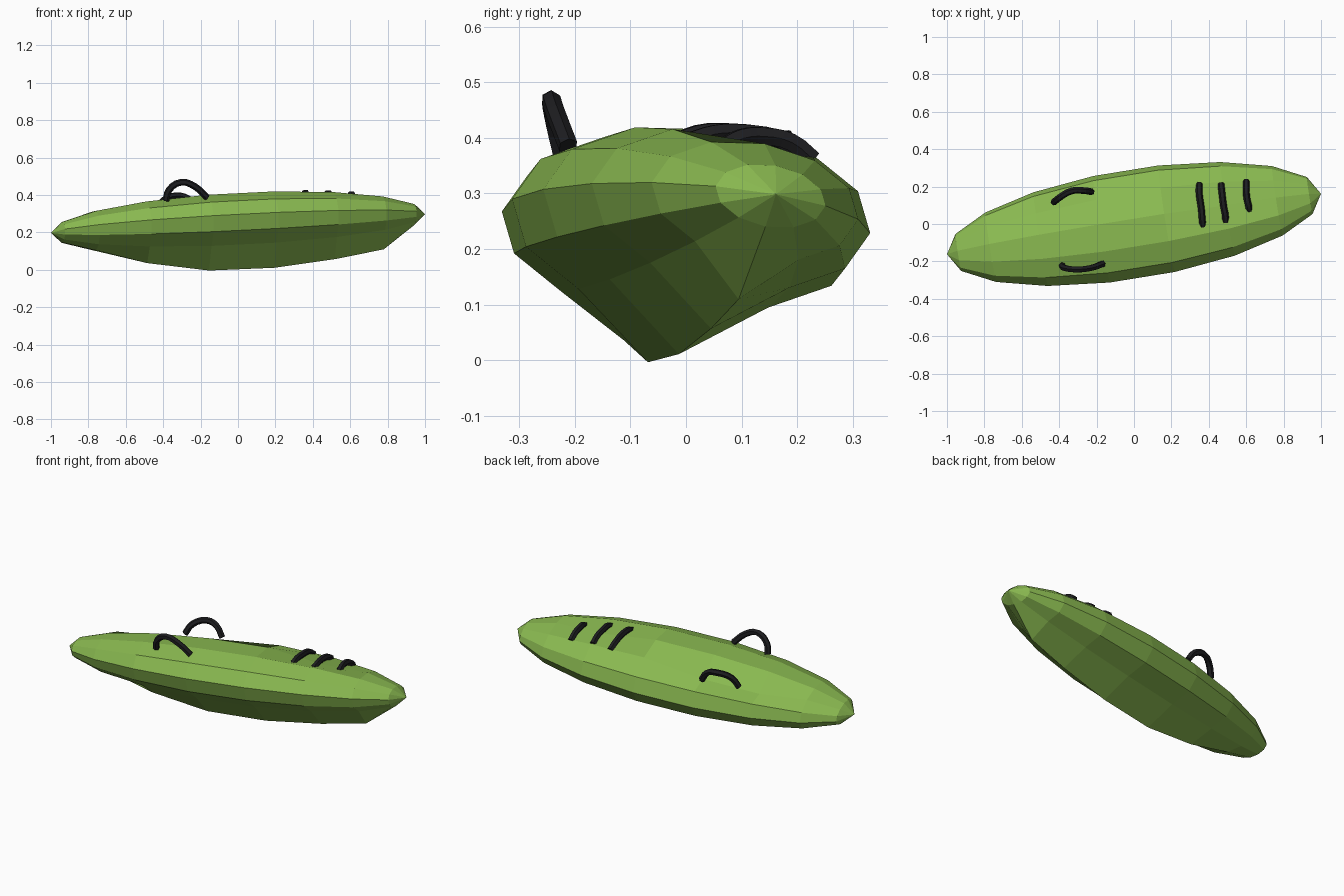
import bpy, bmesh
from math import radians, cos, sin
from mathutils import Matrix, Vector

if "Cube" in bpy.data.objects:
    bpy.data.objects.remove(bpy.data.objects["Cube"])


def material(name, col):
    m = bpy.data.materials.new(name)
    m.diffuse_color = (*col, 1)
    m.use_nodes = True
    m.node_tree.nodes["Principled BSDF"].inputs["Base Color"].default_value = m.diffuse_color
    return m


green = material("hull_green", (0.25, 0.48, 0.08))
black = material("strap_black", (0.012, 0.012, 0.014))

# Hull: low-poly ellipsoid along local x, with a keel and a sunken deck
SEG, RINGS = 12, 9
L, W, H = 1.014, 0.297, 0.163
keel = {1: 0.056, 2: 0.18, 3: 0.22, 4: 0.25, 5: 0.247, 6: 0.19, 7: 0.107, 8: 0.056}
deck_drop = {(2, 6): 0.045, (2, 5): 0.045, (3, 3): 0.03}  # (segment, ring)

tilt = (Matrix.Translation((0, 0, 0.248)) @ Matrix.Rotation(radians(9.2), 4, 'Z')
        @ Matrix.Rotation(radians(-2.85), 4, 'Y') @ Matrix.Rotation(radians(-10), 4, 'X'))

bm = bmesh.new()
bow = bm.verts.new(tilt @ Vector((L, 0, 0)))
stern = bm.verts.new(tilt @ Vector((-L, 0, 0)))
rings = []
for k in range(1, RINGS):
    t = radians(180 * k / RINGS)
    ring = []
    for j in range(SEG):
        a = radians(360 * j / SEG)
        z = H * sin(t) * sin(a) - deck_drop.get((j, k), 0)
        if j == 9:
            z = -keel[k]
        y = W * sin(t) * cos(a)
        ring.append(bm.verts.new(tilt @ Vector((L * cos(t), y, z))))
    rings.append(ring)
for j in range(SEG):
    n = (j + 1) % SEG
    bm.faces.new((bow, rings[0][j], rings[0][n]))
    bm.faces.new((stern, rings[-1][n], rings[-1][j]))
    for r, q in zip(rings, rings[1:]):
        bm.faces.new((r[j], q[j], q[n], r[n]))
bmesh.ops.recalc_face_normals(bm, faces=bm.faces[:])
me = bpy.data.meshes.new("hull")
bm.to_mesh(me)
bm.free()
me.materials.append(green)
bpy.context.collection.objects.link(bpy.data.objects.new("hull", me))


# Straps and handles: short bent tubes
def tube(name, pts, radius=0.018):
    cu = bpy.data.curves.new(name, 'CURVE')
    cu.dimensions = '3D'
    cu.bevel_depth = radius
    cu.bevel_resolution = 1
    cu.use_fill_caps = True
    cu.resolution_u = 3
    sp = cu.splines.new('BEZIER')
    sp.bezier_points.add(len(pts) - 1)
    for p, co in zip(sp.bezier_points, pts):
        p.co = co
        p.handle_left_type = p.handle_right_type = 'AUTO'
    sp.use_smooth = False
    cu.materials.append(black)
    bpy.context.collection.objects.link(bpy.data.objects.new(name, cu))


tube("front_handle", [(-.385, -.222, .37), (-.37, -.235, .425), (-.305, -.243, .468),
                      (-.23, -.235, .445), (-.165, -.212, .385)])
tube("back_handle", [(-.43, .115, .315), (-.40, .14, .37), (-.33, .178, .397),
                     (-.265, .178, .38), (-.225, .172, .325)])
tube("deck_strap_1", [(.35, .215, .365), (.348, .17, .395), (.36, .08, .41),
                      (.365, .02, .407), (.37, -.02, .39)])
tube("deck_strap_2", [(.465, .215, .37), (.47, .17, .397), (.48, .09, .409),
                      (.488, .05, .407), (.49, .01, .395)])
tube("deck_strap_3", [(.6, .23, .36), (.6, .19, .392), (.603, .14, .403),
                      (.612, .10, .4), (.618, .07, .385)])
